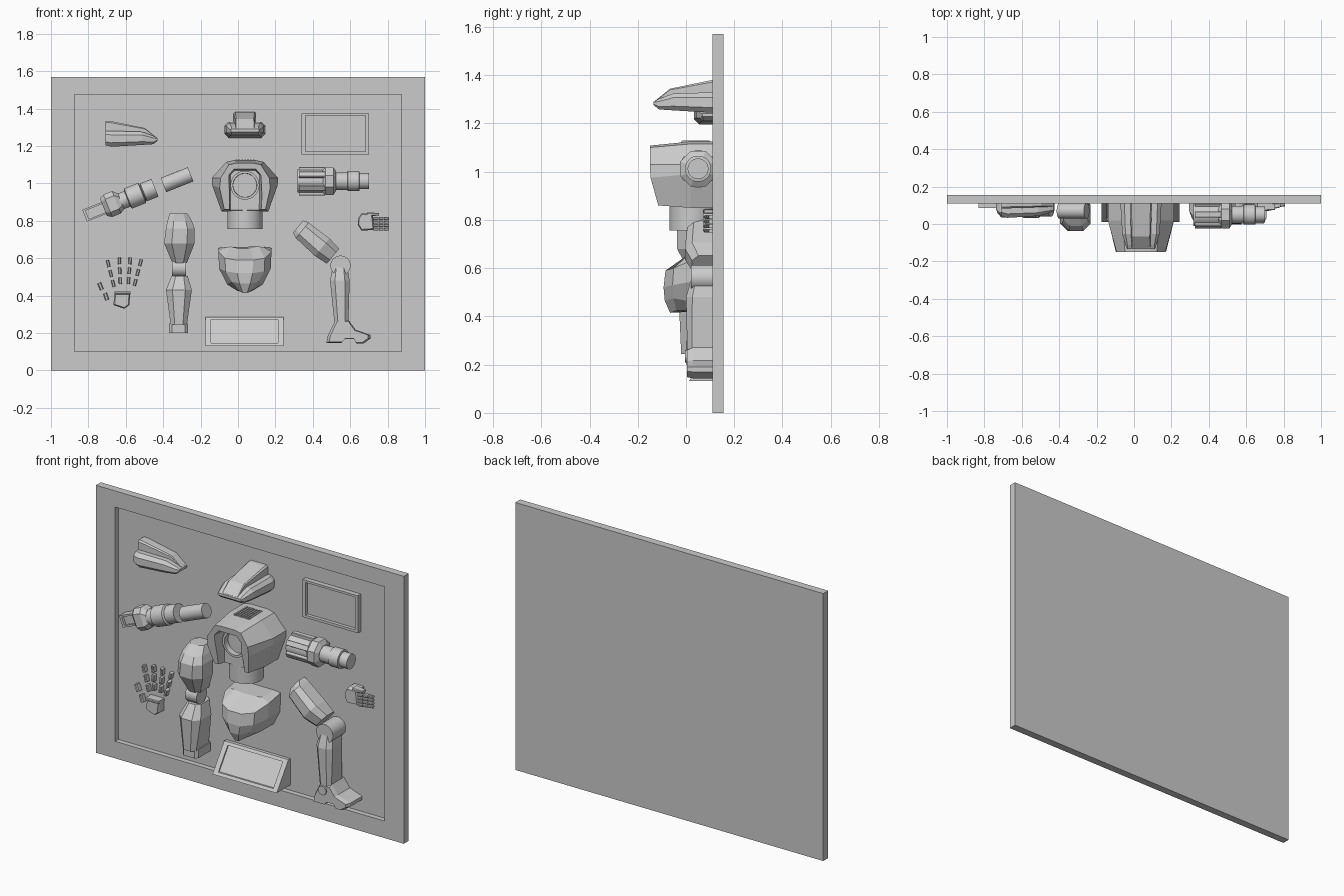
import bpy, bmesh
from math import sin, cos, pi, radians
from mathutils import Vector

if "Cube" in bpy.data.objects:
    bpy.data.objects.remove(bpy.data.objects["Cube"])

CX, FLOOR = 0.037, 0.14      # centre line of the main parts, recess floor


def loft(name, rings, smooth=False):
    bm = bmesh.new()
    vs = [[bm.verts.new(p) for p in r] for r in rings]
    n = len(vs[0])
    for a, b in zip(vs, vs[1:]):
        for i in range(n):
            bm.faces.new((a[i], a[(i + 1) % n], b[(i + 1) % n], b[i]))
    bm.faces.new(vs[0])
    bm.faces.new(vs[-1])
    bmesh.ops.recalc_face_normals(bm, faces=bm.faces)
    me = bpy.data.meshes.new(name)
    bm.to_mesh(me)
    bm.free()
    ob = bpy.data.objects.new(name, me)
    bpy.context.collection.objects.link(ob)
    if smooth:
        bpy.ops.object.select_all(action='DESELECT')
        ob.select_set(True)
        bpy.context.view_layer.objects.active = ob
        bpy.ops.object.shade_smooth_by_angle(angle=radians(30))
    return ob


def axis(x, z, deg):
    c, s = cos(radians(deg)), sin(radians(deg))
    return lambda t, w, d: (x + t * c - w * s, d, z + t * s + w * c)


def sweep(name, place, sections, chamfer=0.25):
    """Chamfered box sections (t, w0, w1, d0, d1) lofted along t."""
    rings = []
    for t, a, b, d, e in sections:
        c = chamfer * min(b - a, e - d)
        pts = [(a + c, d), (b - c, d), (b, d + c), (b, e - c), (b - c, e), (a + c, e), (a, e - c), (a, d + c)]
        rings.append([place(t, w, h) for w, h in pts])
    return loft(name, rings)


def relief(name, pts, levels):
    """Front outline (x, z) stacked through levels (y, scale)."""
    cx = sum(p[0] for p in pts) / len(pts)
    cz = sum(p[1] for p in pts) / len(pts)
    return loft(name, [[(cx + (x - cx) * s, y, cz + (z - cz) * s) for x, z in pts] for y, s in levels])


def lathe(name, origin, direction, profile, n=32):
    d = Vector(direction).normalized()
    u = d.orthogonal().normalized()
    v = d.cross(u)
    o = Vector(origin)
    ph = pi / n
    return loft(name, [[o + d * t + (u * cos(2 * pi * i / n + ph) + v * sin(2 * pi * i / n + ph)) * r
                        for i in range(n)] for t, r in profile], n > 8)


def tray(name, place, outer, inner, back, front, floor):
    def rect(b, y):
        return [place(t, w, y) for t, w in ((b[0], b[2]), (b[1], b[2]), (b[1], b[3]), (b[0], b[3]))]
    return loft(name, [rect(outer, back), rect(outer, front), rect(inner, front), rect(inner, floor)])


def cut(ob, cutter):
    m = ob.modifiers.new("cut", 'BOOLEAN')
    m.operation, m.object, m.solver = 'DIFFERENCE', cutter, 'EXACT'
    bpy.context.view_layer.objects.active = ob
    bpy.ops.object.modifier_apply(modifier=m.name)
    bpy.data.objects.remove(cutter)


def mirrored(half):
    return [(CX + p[0], *p[1:]) for p in half] + [(CX - p[0], *p[1:]) for p in reversed(half)]


# Backing board and small raised frame
flat = axis(0, 0, 0)
tray("backing_board", flat, (-1, 1, 0, 1.57), (-.875, .875, .1, 1.475), .155, .11, FLOOR)
tray("small_frame", flat, (.34, .70, 1.155, 1.375), (.36, .682, 1.17, 1.362), FLOOR, .112, .132)

# Head: once facing front, once as a side-view half
SKULL = [(-.01, -.1, .1, .008, .085), (.02, -.11, .11, 0, .085), (.187, -.1, .1, .01, .08),
         (.246, -.083, .083, .014, .058), (.268, -.075, .075, .032, .046)]
CREST = [(-.01, -.06, .06, .05, .139), (.015, -.06, .06, .05, .138), (.2, -.052, .052, .05, .1),
         (.262, -.05, .05, .03, .05)]
for label, place in (("front", lambda t, w, h: (CX + w, .134 - t, 1.244 + h)),
                     ("side", lambda t, w, h: (-.698 + t, .143 + min(w, 0), 1.196 + h))):
    sweep(label + "_head_shell", place, SKULL)
    sweep(label + "_head_crest", place, CREST, .1)

# Torso shell with open front
body = [(.055, 1.125), (.1, 1.115), (.177, 1.03), (.175, .99), (.125, .85)]
rings = [[(x, y, z) for x, z in mirrored(body)] for y in (FLOOR, .02)]
rings.append(mirrored([(.05, -.15, 1.108), (.085, -.15, 1.1), (.13, -.15, 1.03), (.135, -.147, .975),
                       (.11, -.115, .86)]))
torso = loft("torso", rings)
gap_in = [(.055, 1.07), (.078, 1.045), (.076, .82)]
gap_out = [(.06, 1.08), (.09, 1.045), (.105, .80)]
cut(torso, loft("torso_gap", [[(x, y, z) for x, z in mirrored(g)] for y, g in ((-.07, gap_in), (-.2, gap_out))]))
cut(torso, lathe("torso_bore", (CX, -.2, .99), (0, 1, 0), [(0, .066), (.19, .066)]))
lathe("chest_ring", (CX, 0, .99), (0, 1, 0), [(-.055, .077), (-.088, .077), (-.088, .064), (-.02, .062)])
lathe("waist", (CX, .025, 0), (0, 0, 1), [(.757, .094), (.9, .094)])
for i in range(7):
    sweep("collar_tooth", axis(CX - .05 + i * .0155, 1.115, 0),
          [(0, 0, .014, -.02, .1), (.009, 0, .014, -.02, .1)])

# Pelvis bowl: half outline (x, y, z) per ring
PELVIS = [(.10, .66, .662, .03), (.142, .615, .60, -.085), (.138, .545, .53, -.093),
          (.095, .46, .475, -.088), (.04, .425, .425, -.066)]
loft("pelvis", [mirrored([(w, FLOOR, zb + (.04 if i == 1 else 0)), (w, .03, zb + (.02 if i == 1 else 0)),
                          (w * .75, f * .6, zf), (w * .3, f, zf - .01)])
                for i, (w, zb, zf, f) in enumerate(PELVIS)])

# Left arm, tilted, in pieces
arm = axis(-.82, .827, 21.7)
d = (cos(radians(21.7)), 0, sin(radians(21.7)))
tray("left_blade", arm, (0, .135, -.034, .034), (.015, .12, -.024, .024), FLOOR, .085, .1)
sweep("left_gauntlet", arm, [(.11, -.045, .055, .06, .14), (.135, -.06, .068, .035, .14),
                             (.185, -.06, .068, .035, .14), (.21, -.045, .045, .05, .14)])
lathe("left_forearm", (-.82, .09, .827), d,
      [(.19, .045), (.245, .045), (.25, .058), (.33, .058), (.335, .045), (.34, .051), (.405, .051)])
lathe("left_upper_arm", (-.326, .07, 1.02), d, [(-.078, .041), (.078, .041)])

# Right arm, level, with rails round the sleeve
lathe("right_forearm", (0, .05, 1.012), (1, 0, 0),
      [(.318, .062), (.46, .062), (.46, .045), (.585, .048), (.587, .054), (.648, .054), (.65, .043), (.70, .043)])
lathe("right_cuff", (0, .05, 1.012), (1, 0, 0), [(.45, .062), (.468, .08), (.51, .08), (.525, .056)], 8)
for a in (0, 60, 120, 180, 240, 300):
    c, s = cos(radians(a)), sin(radians(a))
    sweep("right_rail", lambda t, w, h: (t, .05 + h * s + w * c, 1.012 + h * c - w * s),
          [(.325, -.016, .016, .05, .077), (.465, -.016, .016, .05, .077)], .1)

# Left leg, seen from the front
leg = lambda t, w, y: (-.315 + w, y, t)
sweep("left_thigh", leg, [(.84, -.05, .045, .05, .14), (.80, -.062, .068, -.01, .14), (.76, -.07, .083, -.037, .14),
                          (.68, -.08, .083, -.037, .14), (.575, -.036, .042, .02, .14)])
lathe("left_knee", (-.315, .06, .548), (1, 0, 0), [(-.037, .048), (.037, .048)])
sweep("left_shin", leg, [(.505, -.04, .046, .02, .14), (.43, -.07, .068, -.028, .14), (.245, -.045, .042, -.02, .14)])
sweep("left_ankle", leg, [(.25, -.054, .048, .0, .14), (.2, -.054, .048, .0, .14)], .15)

# Right leg, seen from the side
sweep("right_thigh", axis(.329, .763, -39.6), [(-.01, -.042, .042, .05, .14), (.02, -.055, .052, .005, .14),
                                               (.16, -.064, .058, -.005, .14), (.235, -.055, .05, .025, .14)])
lathe("right_knee", (.548, 0, .56), (0, 1, 0), [(.02, .054), (.14, .054)])
sweep("right_shin", lambda t, w, y: (w, y, t), [(.55, .505, .585, .02, .14), (.48, .492, .597, .0, .14),
                                              (.26, .515, .59, .005, .14)])
relief("right_foot", [(.521, .271), (.59, .271), (.628, .218), (.708, .19), (.708, .17), (.67, .143), (.634, .145),
                      (.622, .168), (.57, .168), (.553, .148), (.473, .148), (.48, .186)],
       [(FLOOR, 1), (.03, 1), (.004, .88)])
lathe("right_ankle", (.548, 0, .234), (0, 1, 0), [(-.004, .026), (.1, .026)])

# Right hand, assembled
relief("right_palm", [(.644, .815), (.66, .84), (.72, .838), (.73, .752), (.66, .747), (.64, .78)],
       [(FLOOR, 1), (.085, 1), (.07, .85)])
for row in range(4):
    for k in range(3):
        sweep("right_finger", axis(.725 + k * .028, .812 - row * .019, 0),
              [(0, -.008, .008, .075 + k * .008, .112), (.026, -.008, .008, .079 + k * .008, .112)])
sweep("right_thumb", axis(.69, .835, 0), [(0, -.01, .01, .07, .12), (.065, -.007, .007, .075, .11)])

# Left hand, laid out in pieces
relief("left_palm", [(-.66, .42), (-.577, .42), (-.58, .35), (-.607, .33), (-.666, .35)],
       [(FLOOR, 1), (.105, 1), (.09, .85)])
sweep("left_knuckles", axis(-.66, .415, 0), [(0, -.008, .008, .085, .14), (.085, -.008, .008, .085, .14)])
for col, (x, z, lean) in enumerate(((-.667, .465, 104), (-.63, .48, 92), (-.585, .48, 86), (-.55, .47, 75))):
    for k in range(3):
        sweep("left_finger", axis(x + k * .055 * cos(radians(lean)), z + k * .053, lean),
              [(-.018, -.008, .008, .108, .14), (.018, -.008, .008, .108, .14)])
for x, z, lean in ((-.735, .45, 112), (-.705, .395, 108)):
    sweep("left_thumb", axis(x, z, lean), [(-.02, -.01, .01, .105, .14), (.02, -.01, .01, .105, .14)])

# Sloped stand with a recessed panel
slope = lambda t, z, o: (t, .012 + (z - .132) * .7 + o, z)
back = [(-.174, FLOOR, .132), (.243, FLOOR, .132), (.243, FLOOR, .287), (-.174, FLOOR, .287)]
rect = lambda i, o: [slope(t, z, o) for t, z in ((-.174 + i, .132 + i * .5), (.243 - i, .132 + i * .5),
                                                (.243 - i, .287 - i * .5), (-.174 + i, .287 - i * .5))]
loft("stand", [back, rect(0, 0), rect(.03, 0), rect(.03, .01)])
